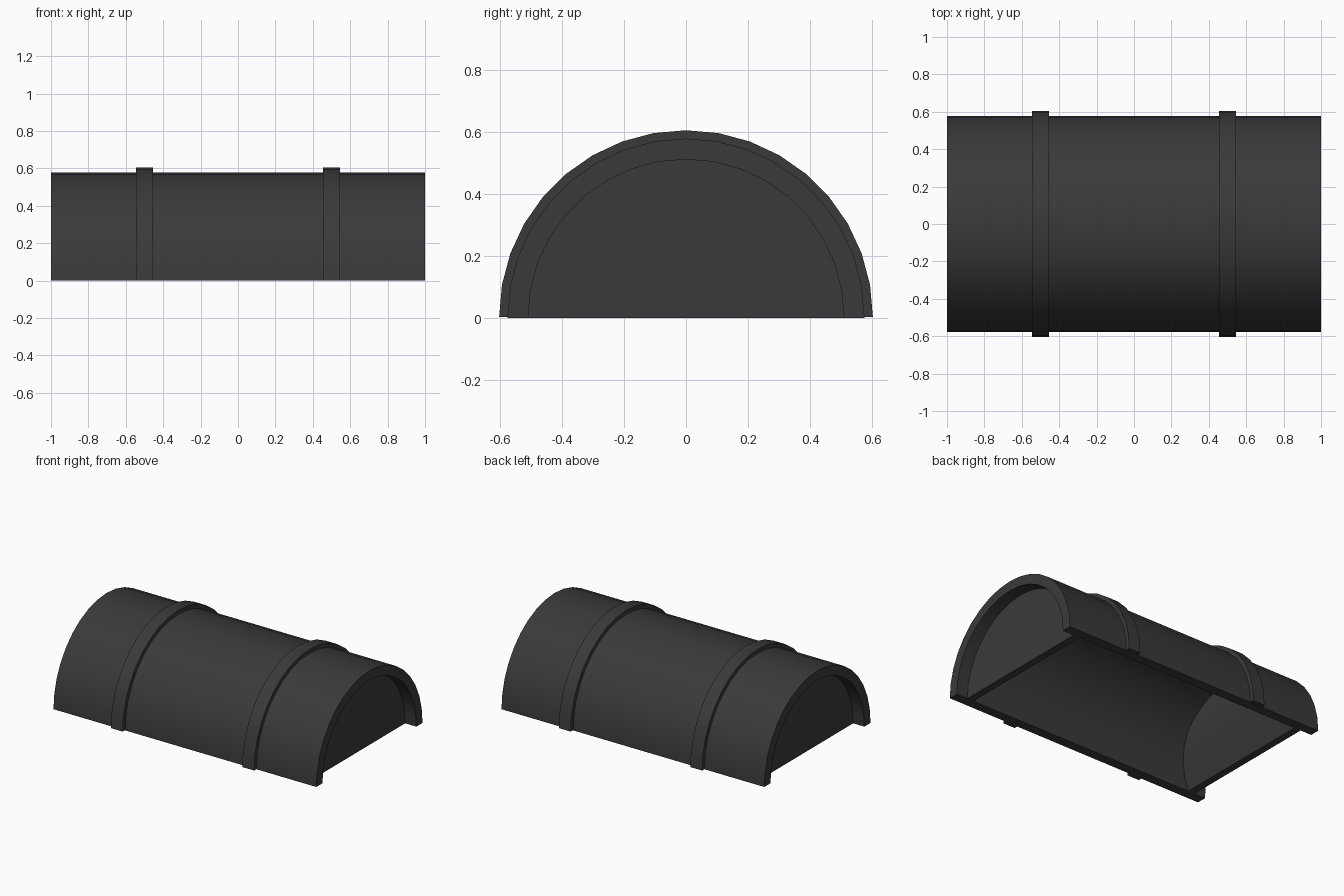
import bpy, bmesh
from math import sin, cos, pi, radians

if "Cube" in bpy.data.objects:
    bpy.data.objects.remove(bpy.data.objects["Cube"], do_unlink=True)

SEGMENTS = 18      # facets around each half circle
BASE = 0.002       # height of the arc centre

grey = bpy.data.materials.new("dark grey")
grey.use_nodes = True
colour = (0.042, 0.042, 0.042, 1)
grey.diffuse_color = colour
grey.node_tree.nodes["Principled BSDF"].inputs["Base Color"].default_value = colour


def arc(radius, foot):
    """Half circle in (y, z), with short straight feet reaching down to z = foot."""
    pts = [(radius * cos(pi * i / SEGMENTS), BASE + radius * sin(pi * i / SEGMENTS))
           for i in range(SEGMENTS + 1)]
    if foot < BASE:
        pts = [(radius, foot)] + pts + [(-radius, foot)]
    return pts


def finish(name, bm):
    """Turn the bmesh into a shaded object."""
    bmesh.ops.recalc_face_normals(bm, faces=bm.faces)
    mesh = bpy.data.meshes.new(name)
    bm.to_mesh(mesh)
    bm.free()
    mesh.materials.append(grey)
    obj = bpy.data.objects.new(name, mesh)
    bpy.context.collection.objects.link(obj)
    bpy.ops.object.select_all(action="DESELECT")
    obj.select_set(True)
    bpy.context.view_layer.objects.active = obj
    bpy.ops.object.shade_smooth_by_angle(angle=radians(30))


def half_ring(name, x_start, x_end, outer, inner, foot=0.0):
    """Extrude a half ring along x."""
    bm = bmesh.new()
    outside, inside = [[bm.verts.new((x_start, y, z)) for y, z in arc(r, foot)]
                       for r in (outer, inner)]
    faces = [bm.faces.new((outside[i], outside[i + 1], inside[i + 1], inside[i]))
             for i in range(len(outside) - 1)]
    new = bmesh.ops.extrude_face_region(bm, geom=faces, use_keep_orig=True)["geom"]
    moved = [v for v in new if isinstance(v, bmesh.types.BMVert)]
    bmesh.ops.translate(bm, verts=moved, vec=(x_end - x_start, 0, 0))
    finish(name, bm)


def end_wall(name, s, radius):
    """Half disc, flat outside, its inner face swelling above the bottom edge."""
    bm = bmesh.new()
    pts = arc(radius, 0.0)
    flat = [bm.verts.new((s * 0.915, y, z)) for y, z in pts]
    thick = [bm.verts.new((s * (0.865 - 0.11 * sin(min(1, z / 0.42) * pi / 2)), y, z))
             for y, z in pts]
    bm.faces.new(flat)
    last = len(pts) - 1
    for i in range(last):
        bm.faces.new((flat[i], flat[i + 1], thick[i + 1], thick[i]))
    bm.faces.new((flat[0], flat[last], thick[last], thick[0]))
    # Inner face in level strips, closed by a triangle at the crown
    for i in range(last // 2 - 1):
        bm.faces.new((thick[i], thick[i + 1], thick[last - i - 1], thick[last - i]))
    bm.faces.new(thick[last // 2 - 1:last // 2 + 2])
    finish(name, bm)


# Half-round shell, open underneath
half_ring("shell", -1, 1, 0.577, 0.51)

# Raised bands and recessed end walls, one pair on each side
for side, s in (("left", 1), ("right", -1)):
    half_ring(side + "_band", s * 0.455, s * 0.545, 0.604, 0.56, foot=BASE)
    end_wall(side + "_end_wall", s, 0.513)
